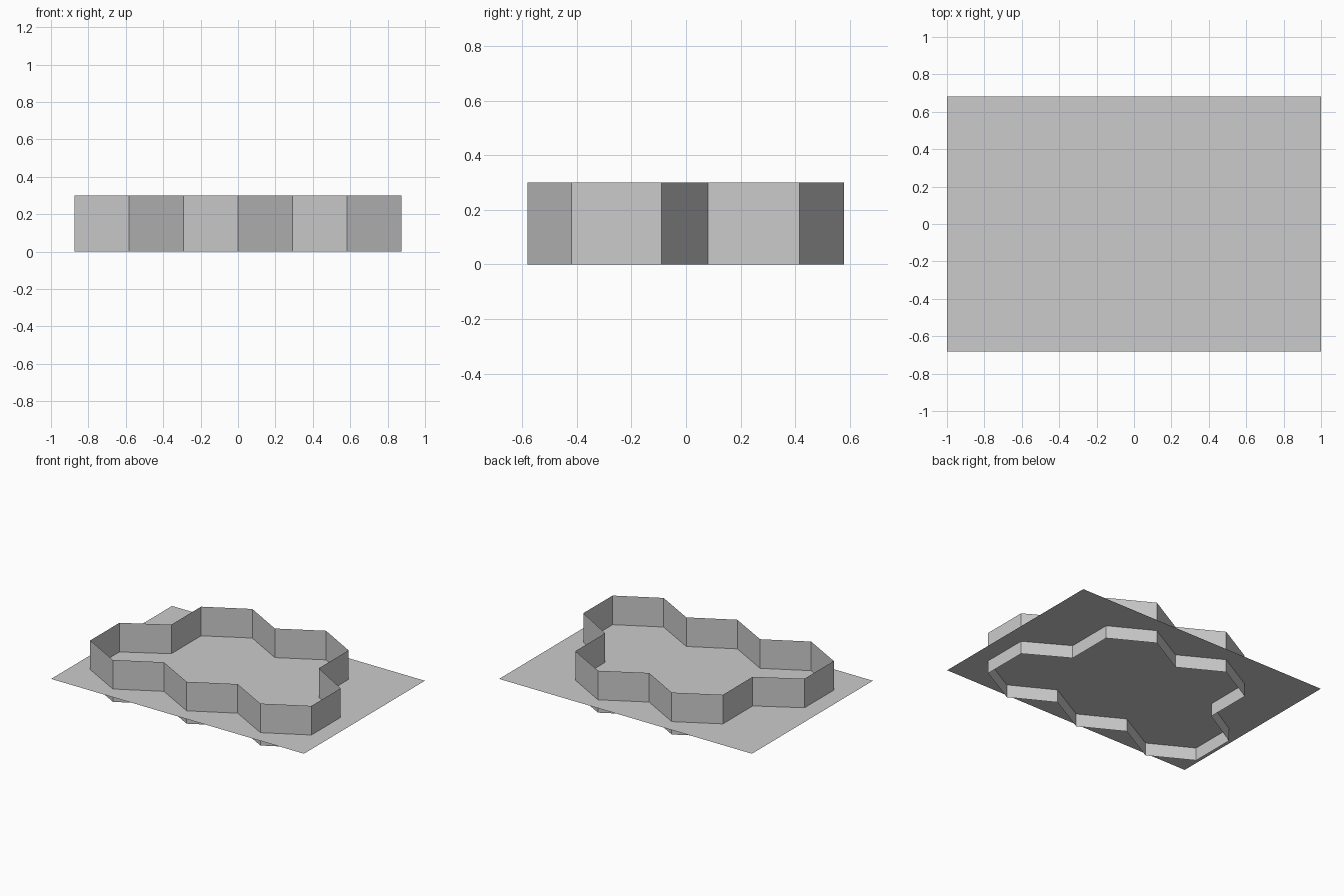
import bpy

if "Cube" in bpy.data.objects:
    bpy.data.objects.remove(bpy.data.objects["Cube"])

A = 0.2917  # half width of one hexagonal cell


def make_object(name, verts, faces):
    mesh = bpy.data.meshes.new(name)
    mesh.from_pydata(verts, [], faces)
    mesh.update()
    obj = bpy.data.objects.new(name, mesh)
    bpy.context.collection.objects.link(obj)
    return obj


# Flat sheet crossing the wall near its base
sx, sy, sz = 1.0, 0.683, 0.092
make_object("ground_sheet",
            [(-sx, -sy, sz), (sx, -sy, sz), (sx, sy, sz), (-sx, sy, sz)],
            [(0, 1, 2, 3)])

# Right half of the outline of five hexagons (three in front, two behind)
half = [(0, -0.58), (A, -0.42), (2 * A, -0.58), (3 * A, -0.42), (3 * A, -0.09),
        (2 * A, 0.08), (2 * A, 0.416), (A, 0.578), (0, 0.416)]
outline = half + [(-x, y) for x, y in reversed(half[1:-1])]

# Thin upright wall following the mirrored outline
n = len(outline)
verts = [(x, y, z) for z in (0, 0.3) for x, y in outline]
faces = [(i, (i + 1) % n, (i + 1) % n + n, i + n) for i in range(n)]
make_object("boundary_wall", verts, faces)
